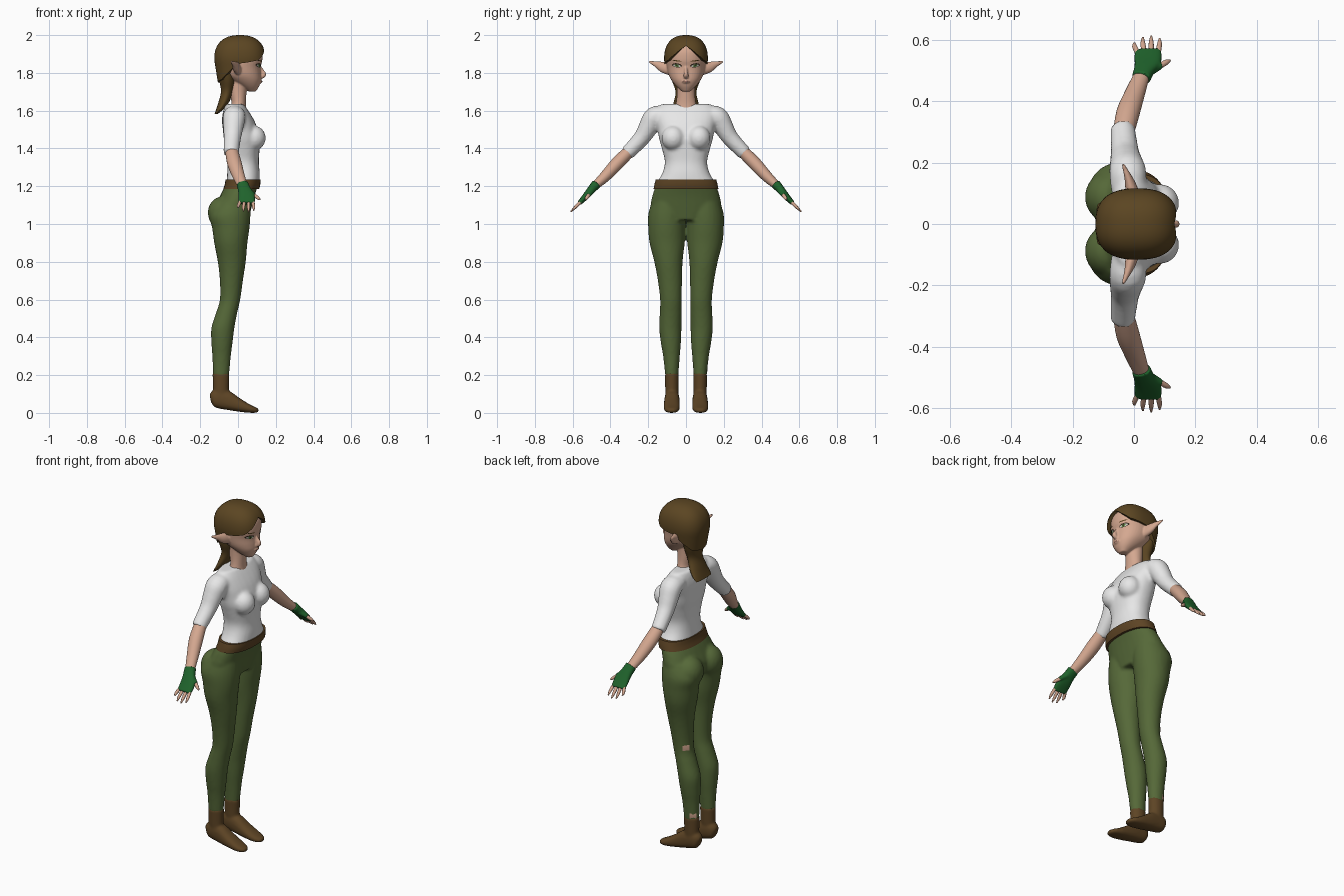
import bpy, bmesh, math
from mathutils import Vector
from mathutils.bvhtree import BVHTree

if "Cube" in bpy.data.objects:
    bpy.data.objects.remove(bpy.data.objects["Cube"])

X, Y = Vector((1, 0, 0)), Vector((0, 1, 0))


def material(name, r, g, b):
    m = bpy.data.materials.new(name)
    m.diffuse_color = (r, g, b, 1)
    m.use_nodes = True
    m.node_tree.nodes["Principled BSDF"].inputs["Base Color"].default_value = m.diffuse_color
    return m


SKIN = material("skin", .66, .39, .28)
HAIR = material("hair brown", .105, .06, .016)
SHIRT = material("shirt white", .8, .8, .8)
PANTS = material("trouser green", .092, .14, .04)
LEATHER = material("leather brown", .11, .058, .018)
GLOVE = material("glove green", .014, .125, .025)
DARK = material("lash dark", .03, .018, .01)
WHITE = material("eye white", .6, .58, .52)
IRIS = material("iris green", .08, .2, .04)
LIP = material("lip", .45, .2, .16)


def smooth_rows(rows, steps=4):
    """Catmull-Rom interpolation of (x, y, z, ru, rv) rows."""
    out = []
    for i in range(len(rows) - 1):
        p = [rows[max(i - 1, 0)], rows[i], rows[i + 1], rows[min(i + 2, len(rows) - 1)]]
        for k in range(steps):
            t = k / steps
            out.append([.5 * (2 * b + (c - a) * t + (2 * a - 5 * b + 4 * c - d) * t * t
                              + (3 * b - a - 3 * c + d) * t ** 3) for a, b, c, d in zip(*p)])
    return out + [list(rows[-1])]


def tube(bm, rows, side=1, axis=X, flat=False, e=2.0, n=28, steps=4):
    """Closed loft through (x, y, z, ru, rv) rows; side=-1 mirrors in y."""
    rows = smooth_rows(rows, steps)
    pts = [Vector((r[0], r[1] * side, r[2])) for r in rows]
    rings = []
    for i, (c, r) in enumerate(zip(pts, rows)):
        u, v = X, Y
        if not flat:
            t = (pts[min(i + 1, len(pts) - 1)] - pts[max(i - 1, 0)]).normalized()
            u = (axis - t * axis.dot(t)).normalized()
            v = t.cross(u)
        ring = []
        for k in range(n):
            a = 2 * math.pi * k / n
            ca, sa = math.cos(a), math.sin(a)
            ca = math.copysign(abs(ca) ** (2 / e), ca)
            sa = math.copysign(abs(sa) ** (2 / e), sa)
            ring.append(bm.verts.new(c + u * ca * max(r[3], .001) + v * sa * max(r[4], .001)))
        rings.append(ring)
    for a, b in zip(rings, rings[1:]):
        for k in range(n):
            bm.faces.new((a[k], a[(k + 1) % n], b[(k + 1) % n], b[k]))
    bm.faces.new(rings[0])
    bm.faces.new(rings[-1])


def levels(rows):
    """(z, back x, front x, half width) -> loft rows."""
    return [((b + f) / 2, 0, z, (f - b) / 2, w) for z, b, f, w in rows]


def ball(bm, c, r):
    vs = bmesh.ops.create_uvsphere(bm, u_segments=20, v_segments=14, radius=1)["verts"]
    for v in vs:
        v.co = Vector(c) + Vector([p * q for p, q in zip(v.co, r)])


def finish(name, bm, mat, voxel=0, smooth=4):
    """Make the object; a voxel size fuses overlapping lofts into one skin."""
    bmesh.ops.recalc_face_normals(bm, faces=bm.faces)
    me = bpy.data.meshes.new(name)
    bm.to_mesh(me)
    bm.free()
    me.materials.append(mat)
    ob = bpy.data.objects.new(name, me)
    bpy.context.collection.objects.link(ob)
    bpy.ops.object.select_all(action='DESELECT')
    bpy.context.view_layer.objects.active = ob
    ob.select_set(True)
    if voxel:
        m = ob.modifiers.new("fuse", 'REMESH')
        m.mode, m.voxel_size = 'VOXEL', voxel
        s = ob.modifiers.new("soften", 'SMOOTH')
        s.factor, s.iterations = .5, smooth
        for mod in ("fuse", "soften"):
            bpy.ops.object.modifier_apply(modifier=mod)
    bpy.ops.object.shade_smooth_by_angle(angle=math.radians(50))
    return ob


def decal(name, target, origin, direction, w, h, mat, lift, n=16, droop=0):
    """Thin plate projected along direction onto the target."""
    tree = BVHTree.FromObject(target, bpy.context.evaluated_depsgraph_get())
    d = Vector(direction).normalized()
    right = d.cross(Vector((0, 0, 1))).normalized()
    bm = bmesh.new()
    ring = []
    for k in range(n + 1):
        a = 2 * math.pi * (k + .5) / n
        r = 0 if k == n else 1
        p = Vector(origin) + right * (math.cos(a) * w * r) + Vector((0, 0, 1)) * r * (math.sin(a) * h + droop * math.cos(a))
        hit = tree.ray_cast(p, d)[0] or p
        ring.append(bm.verts.new(hit - d * lift))
    for k in range(n):
        bm.faces.new((ring[n], ring[k], ring[(k + 1) % n]))
    return finish(name, bm, mat)


# Shirt: torso, bust and sleeves
bm = bmesh.new()
tube(bm, levels([(1.635, -.065, .03, .13), (1.6, -.078, .055, .165), (1.55, -.085, .085, .162),
                 (1.5, -.08, .105, .15), (1.45, -.075, .118, .142), (1.4, -.065, .115, .128),
                 (1.33, -.057, .11, .112), (1.27, -.057, .115, .125), (1.215, -.062, .115, .158)]), flat=True, e=2.3)
for s in (1, -1):
    ball(bm, (.085, .068 * s, 1.455), (.062, .062, .065))
    tube(bm, [(-.02, .11, 1.58, .055, .045), (-.02, .165, 1.567, .06, .056), (-.025, .198, 1.515, .054, .052),
              (-.03, .235, 1.455, .046, .044), (-.037, .312, 1.373, .04, .038)], s)
finish("shirt", bm, SHIRT, .009)

# Trousers: pelvis, seat and legs
bm = bmesh.new()
tube(bm, levels([(1.215, -.06, .11, .155), (1.15, -.095, .088, .178), (1.08, -.125, .07, .185),
                 (1.02, -.105, .055, .13)]), flat=True, e=2.2)
LEG = [(1.12, -.02, .085, .095, .085), (1.05, -.042, .108, .1, .1), (.98, -.038, .099, .102, .098),
       (.9, -.038, .088, .1, .093), (.8, -.033, .074, .093, .075), (.7, -.035, .061, .085, .064),
       (.6, -.042, .054, .08, .057), (.53, -.06, .056, .081, .058), (.45, -.08, .061, .083, .059),
       (.37, -.085, .056, .08, .053), (.3, -.087, .049, .077, .044), (.19, -.09, .042, .075, .034)]
for s in (1, -1):
    tube(bm, [(x, y, z, rx, ry) for z, x, rx, y, ry in LEG], s, flat=True)
    ball(bm, (-.085, .088 * s, 1.06), (.075, .082, .085))
trousers = finish("trousers", bm, PANTS, .009, 3)

# Belt
bm = bmesh.new()
tube(bm, levels([(1.185, -.078, .112, .172), (1.21, -.07, .118, .167), (1.236, -.066, .12, .16)]), flat=True, e=2.25, n=48)
finish("belt", bm, LEATHER)

# Boots
bm = bmesh.new()
for s in (1, -1):
    tube(bm, [(-.088, .075, .06, .045, .034), (-.09, .075, .12, .042, .035), (-.09, .075, .21, .045, .037)], s, flat=True)
    tube(bm, [(-.146, .074, .075, .018, .022), (-.125, .074, .077, .034, .045), (-.07, .074, .07, .039, .052),
              (-.01, .075, .046, .042, .038), (.05, .076, .025, .042, .024), (.09, .076, .015, .033, .015),
              (.108, .076, .013, .016, .009)], s, axis=Y, e=2.4)
finish("boots", bm, LEATHER, .007, 3)

# Forearms
bm = bmesh.new()
for s in (1, -1):
    tube(bm, [(-.035, .29, 1.395, .033, .031), (-.02, .36, 1.325, .038, .035), (.005, .43, 1.25, .032, .029),
              (.028, .49, 1.195, .025, .02)], s)
finish("forearms", bm, SKIN)

# Fingerless gloves
bm = bmesh.new()
for s in (1, -1):
    tube(bm, [(.023, .474, 1.212, .031, .026), (.033, .50, 1.183, .034, .022), (.045, .53, 1.147, .044, .018),
              (.045, .565, 1.11, .044, .012)], s, e=2.4)
    tube(bm, [(.05, .495, 1.178, .015, .015), (.088, .517, 1.152, .012, .012)], s, axis=Y)
finish("gloves", bm, GLOVE, .005, 3)

# Fingers and thumbs
bm = bmesh.new()
for s in (1, -1):
    for i, reach in enumerate((.022, .04, .044, .036)):
        x0, x1 = .012 + .022 * i, .002 + .027 * i
        tube(bm, [(x0, .555, 1.12, .009, .009), (x1, .567 + reach * .5, 1.108 - reach * .5, .008, .008),
                  (x1, .567 + reach, 1.108 - reach, .003, .003)], s, n=10)
    tube(bm, [(.08, .512, 1.157, .01, .01), (.105, .526, 1.138, .009, .009), (.118, .532, 1.128, .003, .003)], s, axis=Y, n=10)
finish("fingers", bm, SKIN)

# Head: skull, nose, neck and pointed ears
bm = bmesh.new()
tube(bm, levels([(1.702, .055, .095, .022), (1.73, .01, .112, .052), (1.76, -.04, .122, .076),
                 (1.79, -.08, .122, .092), (1.83, -.1, .12, .101), (1.87, -.108, .129, .105),
                 (1.92, -.105, .125, .1), (1.96, -.08, .095, .08), (1.98, -.04, .05, .04)]), flat=True, e=2.15, n=40)
tube(bm, levels([(1.6, -.05, .045, .07), (1.64, -.035, .042, .053), (1.7, -.045, .045, .048),
                 (1.78, -.05, .05, .05)]), flat=True)
tube(bm, [(.112, 0, 1.835, .008, .008), (.126, 0, 1.81, .012, .009), (.136, 0, 1.79, .013, .013),
          (.118, 0, 1.772, .008, .012)])
ball(bm, (.117, 0, 1.754), (.012, .022, .009))
for s in (1, -1):
    tube(bm, [(.0, .085, 1.82, .022, .032), (-.01, .122, 1.831, .019, .029), (-.02, .155, 1.845, .012, .017),
              (-.037, .197, 1.86, .004, .005)], s)
head = finish("head", bm, SKIN, .0045, 3)

# Eyes, brows and mouth
for s in (1, -1):
    for name, w, h, z, mat, lift in (("eye_lash", .026, .011, 1.84, DARK, .0015), ("eye_white", .021, .007, 1.838, WHITE, .0025),
                                     ("eye_iris", .01, .007, 1.838, IRIS, .0035), ("eye_pupil", .004, .004, 1.838, DARK, .0045),
                                     ("brow", .024, .003, 1.864, HAIR, .002)):
        decal(name, head, (.5, .048 * s, z), (-1, 0, 0), w, h, mat, lift, droop=.003 * s)
decal("mouth", head, (.5, 0, 1.754), (-1, 0, 0), .02, .0035, LIP, .0015)

# Bare skin patches on the back of one trouser leg
for z, x, y in ((.62, -.045, .08), (.225, -.09, .075)):
    decal("bare_patch", trousers, (x - .3, y + .3, z), (1, -1, 0), .026, .022, SKIN, .003, n=4)

# Hair cap with a rim that rises to a centre parting
RIM = [(0, 1.942), (25, 1.9), (50, 1.867), (90, 1.85), (115, 1.8), (140, 1.765), (180, 1.75)]


def rim(deg):
    for (a, za), (b, zb) in zip(RIM, RIM[1:]):
        if deg <= b:
            return za + (zb - za) * (deg - a) / (b - a)
    return RIM[-1][1]


bm = bmesh.new()
N, ROWS = 72, 16
top = bm.verts.new((.005, 0, 2))
prev = None
for j in range(1, ROWS + 2):
    ring = []
    for k in range(N):
        a = 2 * math.pi * k / N
        deg = 180 - abs(180 - 360 * k / N)
        z = 2 - (2 - rim(deg)) * min(j / ROWS, 1) ** 2
        s = (1 - ((z - 1.87) / .13) ** 2.4) ** (1 / 2.4) if z > 1.87 else 1 - 1.2 * (1.87 - z)
        s *= .82 if j > ROWS else 1     # rim turns inward to the scalp
        ca, sa = math.cos(a), math.sin(a)
        ring.append(bm.verts.new((.01 + .136 * s * math.copysign(abs(ca) ** .8, ca),
                                  .116 * s * math.copysign(abs(sa) ** .8, sa), z)))
    for k in range(N):
        q = (k + 1) % N
        bm.faces.new((prev[k], prev[q], ring[q], ring[k]) if prev else (top, ring[q], ring[k]))
    prev = ring
finish("hair_cap", bm, HAIR)

# Loose tail of hair at the nape
bm = bmesh.new()
tube(bm, levels([(1.82, -.115, -.01, .09), (1.76, -.1, -.01, .075), (1.7, -.09, -.025, .055),
                 (1.64, -.105, -.05, .066), (1.6, -.118, -.085, .072), (1.583, -.124, -.108, .066)]), flat=True)
finish("hair_tail", bm, HAIR)
